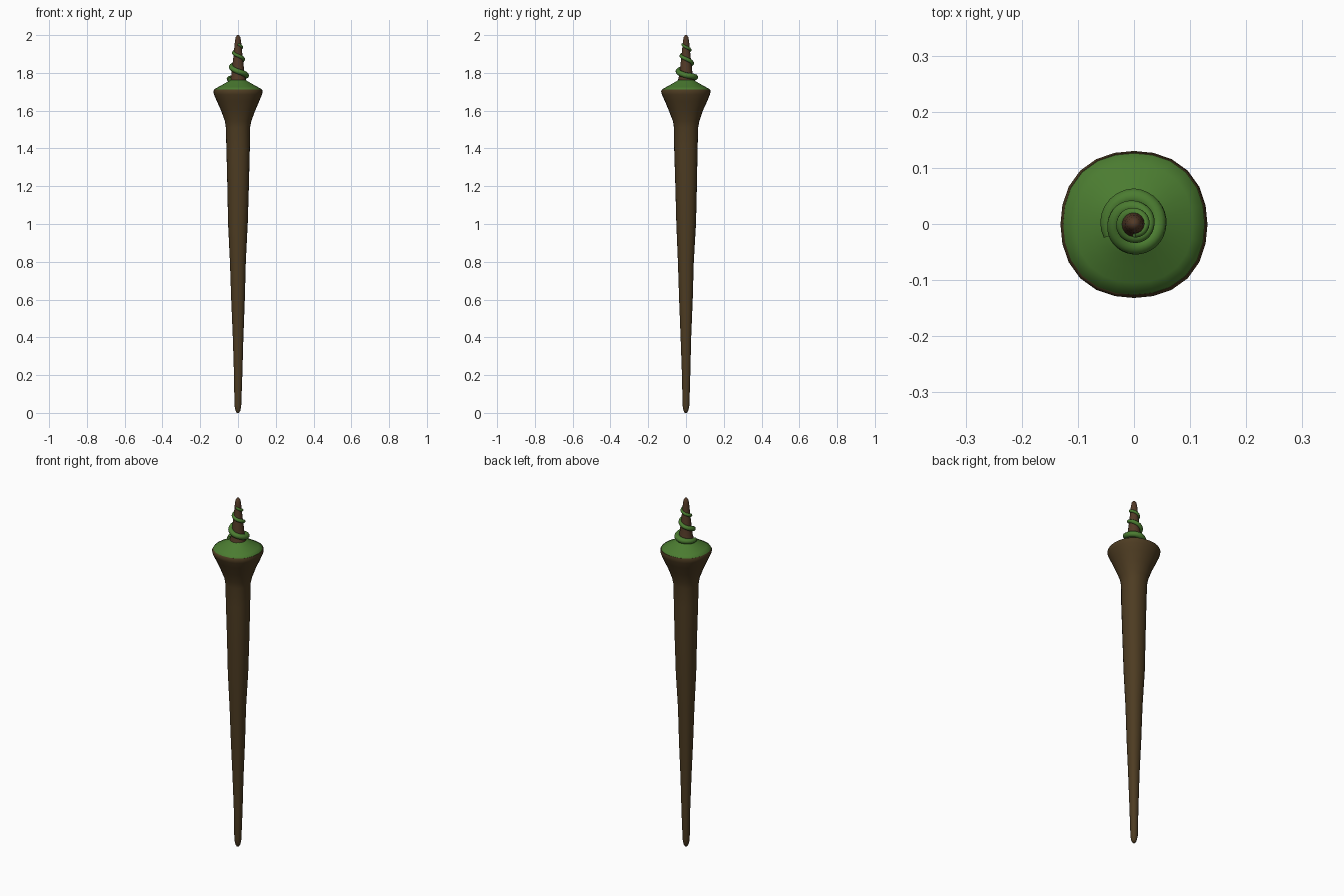
import bpy, bmesh, math, random

if "Cube" in bpy.data.objects:
    bpy.data.objects.remove(bpy.data.objects["Cube"])

random.seed(4)


def material(name, rgb):
    m = bpy.data.materials.new(name)
    m.diffuse_color = (*rgb, 1)
    m.use_nodes = True
    m.node_tree.nodes["Principled BSDF"].inputs["Base Color"].default_value = m.diffuse_color
    return m


bark = material("bark", (0.075, 0.045, 0.016))
leaf = material("leaf_green", (0.07, 0.2, 0.03))
stem = material("stem_brown", (0.085, 0.042, 0.02))


def finish(name, bm, mat, angle=60):
    bmesh.ops.recalc_face_normals(bm, faces=bm.faces)
    me = bpy.data.meshes.new(name)
    bm.to_mesh(me)
    bm.free()
    ob = bpy.data.objects.new(name, me)
    bpy.context.collection.objects.link(ob)
    me.materials.append(mat)
    bpy.ops.object.select_all(action='DESELECT')
    ob.select_set(True)
    bpy.context.view_layer.objects.active = ob
    bpy.ops.object.shade_smooth_by_angle(angle=math.radians(angle))
    return ob


def rounded_square(a):
    return 1 + 0.035 * (1 - math.cos(4 * a)) / 2


def lathe(name, profile, mat, sides=24, square=0.0, wobble=0.0):
    """Skin rings of (z, radius); first and last rings are capped."""
    bm = bmesh.new()
    rings = []
    for z, r in profile:
        dx, dy = (random.uniform(-wobble, wobble) for _ in "xy")
        ring = []
        for i in range(sides):
            a = math.tau * i / sides
            k = 1 + square * (rounded_square(a) - 1)
            ring.append(bm.verts.new((r * k * math.cos(a) + dx, r * k * math.sin(a) + dy, z)))
        rings.append(ring)
    for lo, hi in zip(rings, rings[1:]):
        for i in range(sides):
            j = (i + 1) % sides
            bm.faces.new((lo[i], lo[j], hi[j], hi[i]))
    bm.faces.new(rings[0])
    bm.faces.new(rings[-1])
    return finish(name, bm, mat)


# Tapered shaft flaring into a broad head
lathe("shaft", [(0, 0.006), (0.012, 0.013), (0.04, 0.018), (0.2, 0.022), (0.4, 0.028),
                (0.6, 0.036), (0.8, 0.042), (1.0, 0.052), (1.2, 0.057), (1.4, 0.062),
                (1.51, 0.064), (1.545, 0.07), (1.6, 0.09), (1.65, 0.112), (1.685, 0.127),
                (1.702, 0.131), (1.712, 0.127)], bark, square=1, wobble=0.001)

# Green domed top of the head
lathe("head_top", [(1.704, 0.127), (1.713, 0.126), (1.725, 0.105), (1.74, 0.078),
                   (1.753, 0.056), (1.764, 0.038), (1.768, 0.02)], leaf, square=1)

# Central pointed stem
lathe("stem", [(1.73, 0.05), (1.765, 0.042), (1.79, 0.035), (1.83, 0.031), (1.88, 0.025),
               (1.93, 0.02), (1.97, 0.016), (1.99, 0.012), (2.0, 0.005)], stem, sides=16)

# Vine spiralling up the stem, thinning as it climbs: (angle, z, radius, thickness)
keys = [(205, 1.765, 0.047, 0.012), (90, 1.777, 0.048, 0.016), (0, 1.787, 0.043, 0.015),
        (-90, 1.808, 0.041, 0.014), (-180, 1.833, 0.035, 0.013), (-270, 1.853, 0.031, 0.011),
        (-360, 1.874, 0.027, 0.01), (-450, 1.891, 0.025, 0.009), (-540, 1.907, 0.023, 0.009),
        (-630, 1.922, 0.021, 0.008), (-720, 1.936, 0.02, 0.008), (-810, 1.952, 0.018, 0.006)]
points = []
for a, b in zip(keys, keys[1:]):
    for s in range(8):
        points.append([p + (q - p) * s / 8 for p, q in zip(a, b)])
points.append(list(keys[-1]))

curve = bpy.data.curves.new("vine", 'CURVE')
curve.dimensions = '3D'
curve.bevel_depth = 1.0
curve.bevel_resolution = 3
curve.use_fill_caps = True
spline = curve.splines.new('POLY')
spline.points.add(len(points) - 1)
for p, (ang, z, r, t) in zip(spline.points, points):
    a = math.radians(ang)
    p.co = (r * math.cos(a), r * math.sin(a), z, 1)
    p.radius = t
spline.use_smooth = True
vine = bpy.data.objects.new("vine", curve)
bpy.context.collection.objects.link(vine)
curve.materials.append(leaf)
